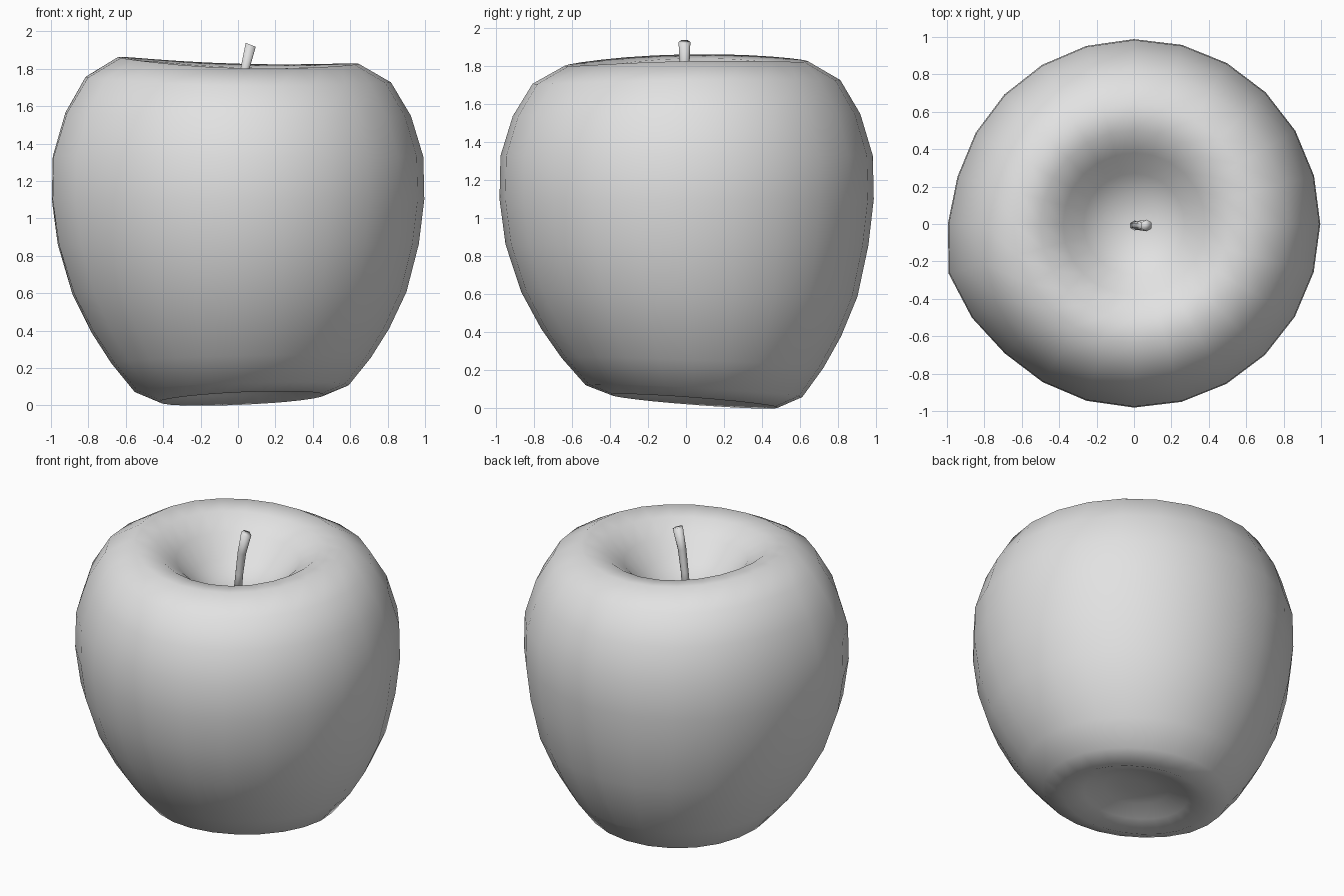
import bpy
import bmesh
from math import cos, sin, pi, exp
from mathutils import Vector

cube = bpy.data.objects.get("Cube")
if cube:
    bpy.data.objects.remove(cube, do_unlink=True)

skin = bpy.data.materials.new("pale_grey")
skin.use_nodes = True
grey = (0.76, 0.76, 0.76, 1)
skin.diffuse_color = grey
skin.node_tree.nodes["Principled BSDF"].inputs["Base Color"].default_value = grey


def skin_rings(name, rings):
    """Bridge a list of point rings into a closed, smooth shaded object."""
    bm = bmesh.new()
    loops = [[bm.verts.new(p) for p in ring] for ring in rings]
    n = len(loops[0])
    for low, high in zip(loops, loops[1:]):
        for i in range(n):
            j = (i + 1) % n
            bm.faces.new((low[i], low[j], high[j], high[i]))
    for end in (loops[0], loops[-1]):
        bm.faces.new(end)
    bmesh.ops.recalc_face_normals(bm, faces=bm.faces)
    mesh = bpy.data.meshes.new(name)
    bm.to_mesh(mesh)
    bm.free()
    mesh.materials.append(skin)
    mesh.polygons.foreach_set("use_smooth", [True] * len(mesh.polygons))
    obj = bpy.data.objects.new(name, mesh)
    bpy.context.collection.objects.link(obj)
    return obj


# Fruit body: radius and height from the bottom hollow round to the top hollow
profile = [(0.08, 0.14), (0.2, 0.125), (0.32, 0.08), (0.44, 0.037), (0.57, 0.09),
           (0.69, 0.24), (0.79, 0.4), (0.885, 0.6), (0.955, 0.86), (0.985, 1.1),
           (0.98, 1.33), (0.915, 1.55), (0.81, 1.73), (0.64, 1.83), (0.5, 1.81),
           (0.38, 1.725), (0.27, 1.61), (0.16, 1.545), (0.05, 1.52)]
SIDES = 24


def body_point(r, z, a):
    low = max(0, 1 - z / 0.9)
    high = max(0, (z - 1.3) / 0.53)
    # A slight lobe at the left of the front, and gently tilted rims
    lobe = 0.055 * exp(-((a - 1.09 * pi) / 0.3) ** 2) * r * r
    wide = r * (1 + lobe + 0.012 * r * cos(a - 0.3))
    tilt = low * (0.02 * cos(a) - 0.035 * sin(a))
    tilt += high * (0.012 * sin(a) - 0.018 * cos(a) + 0.015 * cos(2 * a))
    return Vector((wide * cos(a) + 0.02 * low, wide * sin(a) + 0.045 * low,
                   z + tilt * min(1, r / 0.4)))


skin_rings("fruit_body", [[body_point(r, z, 2 * pi * i / SIDES) for i in range(SIDES)]
                          for r, z in profile])

# Stem: a thin bent rod with a slanted tip
path = [(0, 1.48, 0.026, 0), (0.015, 1.64, 0.024, 0),
        (0.035, 1.79, 0.026, 0.2), (0.068, 1.928, 0.031, 0.4)]
stem = []
for x, z, r, lean in path:
    stem.append([Vector((x + r * cos(a), -0.008 + r * sin(a), z - lean * r * cos(a)))
                 for a in (2 * pi * (k + 0.5) / 6 for k in range(6))])
skin_rings("stem", stem)
